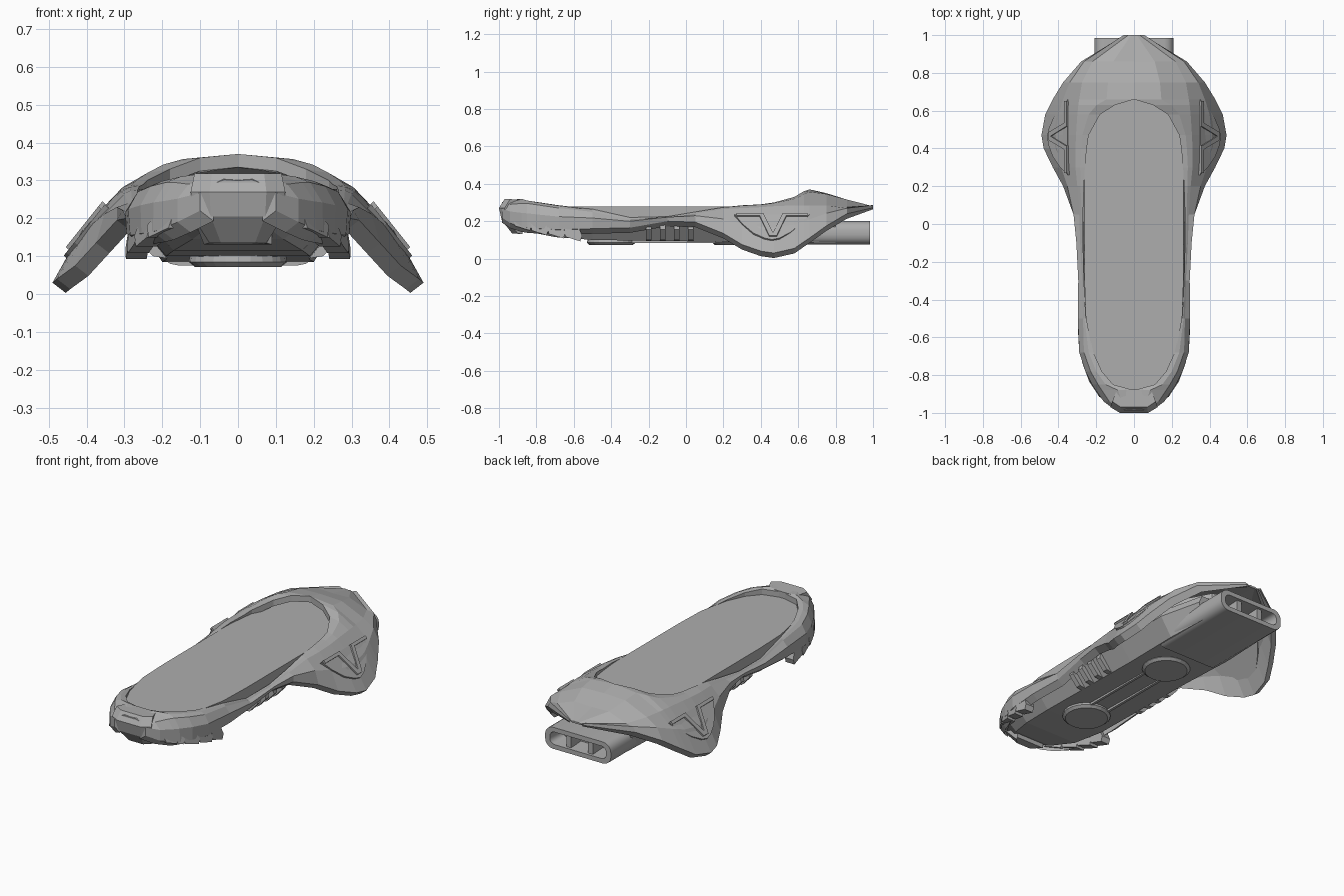
import bpy, bmesh, math

if "Cube" in bpy.data.objects:
    bpy.data.objects.remove(bpy.data.objects["Cube"], do_unlink=True)

grey = bpy.data.materials.new("plain grey")
grey.use_nodes = True
grey.diffuse_color = (0.42, 0.42, 0.42, 1)
grey.node_tree.nodes["Principled BSDF"].inputs["Base Color"].default_value = (0.42, 0.42, 0.42, 1)
grey.node_tree.nodes["Principled BSDF"].inputs["Roughness"].default_value = 0.7


def loft(name, rings, mirror=False, smooth=False):
    """Skin a row of equal closed rings and cap both ends."""
    bm = bmesh.new()
    rows = [[bm.verts.new(p) for p in ring] for ring in rings]
    n = len(rows[0])
    for a, b in zip(rows, rows[1:]):
        for i in range(n):
            j = (i + 1) % n
            bm.faces.new((a[i], a[j], b[j], b[i]))
    bm.faces.new(rows[0][::-1])
    bm.faces.new(rows[-1])
    bmesh.ops.recalc_face_normals(bm, faces=bm.faces)
    mesh = bpy.data.meshes.new(name)
    bm.to_mesh(mesh)
    bm.free()
    mesh.materials.append(grey)
    obj = bpy.data.objects.new(name, mesh)
    bpy.context.collection.objects.link(obj)
    if mirror:
        mod = obj.modifiers.new("Mirror", 'MIRROR')
        mod.use_clip = True
    if smooth:
        bpy.ops.object.select_all(action='DESELECT')
        obj.select_set(True)
        bpy.context.view_layer.objects.active = obj
        bpy.ops.object.shade_smooth_by_angle(angle=math.radians(25))
    return obj


def box(name, x, y, z, mirror=False):
    ring = [(x[0], y[0]), (x[1], y[0]), (x[1], y[1]), (x[0], y[1])]
    return loft(name, [[(px, py, h) for px, py in ring] for h in z], mirror)


# Outer shell stations: y, rim x z, shoulder x z, lower edge x z
STATIONS = [
    (-.985, 0, .30, .07, .29, .10, .22),
    (-.94, 0, .312, .13, .29, .16, .19),
    (-.88, 0, .31, .17, .295, .205, .17),
    (-.85, .11, .31, .19, .295, .225, .165),
    (-.78, .17, .30, .23, .285, .255, .16),
    (-.68, .215, .285, .265, .27, .285, .155),
    (-.5, .255, .265, .27, .25, .295, .16),
    (-.3, .265, .22, .275, .21, .285, .165),
    (-.1, .27, .225, .285, .22, .295, .2),
    (.05, .27, .25, .29, .24, .32, .195),
    (.2, .265, .275, .3, .265, .375, .135),
    (.3, .26, .285, .31, .27, .43, .075),
    (.4, .25, .29, .31, .275, .478, .04),
    (.47, .24, .30, .307, .28, .49, .03),
    (.58, .18, .33, .30, .285, .47, .055),
    (.63, .1, .36, .295, .285, .445, .09),
    (.66, 0, .37, .29, .285, .43, .11),
    (.75, 0, .35, .275, .285, .375, .175),
    (.86, 0, .312, .22, .275, .28, .24),
    (1.0, 0, .278, .03, .276, .05, .272),
]


def shell_ring(y, rx, rz, sx, sz, ox, oz):
    crown = ((rx + sx) / 2, (rz + sz) / 2 + .1 * (sx - rx))
    flank = ((sx + ox) / 2 + .015, (sz + oz) / 2 + .012)
    top = [(rx, rz), crown, (sx, sz), flank, (ox, oz)]
    t = .3 if y > .95 else 1
    drop = [(0, .035), (.005, .035), (.02, .03), (.034, .026), (.035, .027)]
    under = [(max(0, x - dx * t), z - dz * t) for (x, z), (dx, dz) in zip(top, drop)]
    return [(x, y, z) for x, z in top + under[::-1]]


shell = loft("outer_shell", [shell_ring(*s) for s in STATIONS], mirror=True)


def half_width(y):
    for a, b in zip(STATIONS, STATIONS[1:]):
        if a[0] <= y <= b[0]:
            return a[5] + (b[5] - a[5]) * (y - a[0]) / (b[0] - a[0])
    return 0


# Standing deck
half = [(.1, -.87), (.17, -.79), (.22, -.68), (.255, -.5), (.262, -.3),
        (.262, .4), (.24, .52), (.2, .65), (.12, .8)]
outline = [(0, -.885)] + half + [(0, .84)] + [(-x, y) for x, y in half[::-1]]
loft("deck", [[(x, y, z) for x, y in outline] for z in (.19, .278)])

# Lower hull with a flat floor and sloped sides
hull = []
for y, top, floor, z in [(-.95, .1, .06, .19), (-.85, .18, .12, .145),
                         (-.7, .24, .17, .115), (-.5, .265, .19, .1),
                         (.2, .27, .19, .09), (.55, .27, .2, .085), (.8, .21, .19, .085)]:
    hull.append([(floor, y, z), (top, y, .19), (top - .02, y, .235),
                 (.02 - top, y, .235), (-top, y, .19), (-floor, y, z)])
loft("lower_hull", hull)


# Rear exhaust duct: rounded tube with a pocket split into three
def duct_ring(y, w, h, r):
    ring = []
    for k, (sx, sz) in enumerate([(1, 1), (-1, 1), (-1, -1), (1, -1)]):
        for s in range(5):
            a = math.pi / 2 * (k + s / 4)
            ring.append((sx * (w - r) + r * math.cos(a), y,
                         .138 + sz * (h - r) + r * math.sin(a)))
    return ring


loft("exhaust_duct", [duct_ring(.45, .21, .062, .05), duct_ring(.985, .21, .062, .05),
                      duct_ring(.985, .18, .036, .03), duct_ring(.88, .17, .03, .025)], smooth=True)
box("duct_divider", (.055, .085), (.87, .97), (.1, .176), mirror=True)

# Round hover pads and the rail between them
for name, y in [("front_hover_pad", -.4), ("rear_hover_pad", .27)]:
    rings = [[(r * math.cos(a * math.tau / 24), y + r * math.sin(a * math.tau / 24), z)
              for a in range(24)] for r, z in [(.125, .11), (.13, .085), (.115, .072)]]
    loft(name, rings)
box("belly_rail", (.05, .065), (-.35, .2), (.084, .11), mirror=True)

# Side ribs under the waist
for i in range(4):
    y = -.2 + .075 * i
    rib = [(.185, .094), (.225, .1), (.275, .155), (.265, .2), (.24, .2)]
    loft("side_rib", [[(x, yy, z) for x, z in rib] for yy in (y - .015, y + .015)], mirror=True)

# Slanted tread blocks around the nose
for y, low in [(-.87, .15), (-.78, .125), (-.69, .108), (-.6, .092)]:
    block = [(y - .045, low + .025), (y + .035, low), (y + .045, low + .03),
             (y, .235), (y - .06, .25)]
    outer = [(half_width(py) + (.005 if pz < .2 else -.01), py, pz) for py, pz in block]
    inner = [(x - .055, py, pz) for x, py, pz in outer]
    loft("tread_block", [inner, outer], mirror=True)

# Nose bumper
bumper = []
for w, y, z in [(.075, -.93, .135), (.12, -.985, .205), (.125, -1, .27), (.115, -.97, .318)]:
    bumper.append([(-w, y + .03, z), (-w * .6, y, z), (w * .6, y, z), (w, y + .03, z),
                   (.09, -.875, z - .004), (-.09, -.875, z - .004)])
loft("nose_bumper", bumper)


# Wing panels with a raised V brace
def wing_plate(name, points, lift, depth):
    outer = [(.35 + lift + (.235 - z) * .8, y, z + lift) for y, z in points]
    inner = [(x - depth, y, z - depth) for x, y, z in outer]
    loft(name, [inner, outer], mirror=True)


wing_plate("wing_panel", [(.26, .235), (.3, .185), (.36, .135), (.42, .108), (.46, .1),
                          (.5, .108), (.56, .14), (.62, .19), (.66, .235)], .002, .035)
wing_plate("brace_front_arm", [(.39, .23), (.445, .115), (.465, .115), (.465, .13), (.415, .23)], .009, .02)
wing_plate("brace_rear_arm", [(.54, .23), (.485, .115), (.465, .115), (.465, .13), (.515, .23)], .009, .02)
for y0, y1 in [(.27, .415), (.515, .65)]:
    wing_plate("panel_top_bar", [(y0, .222), (y1, .222), (y1, .236), (y0, .236)], .009, .02)
